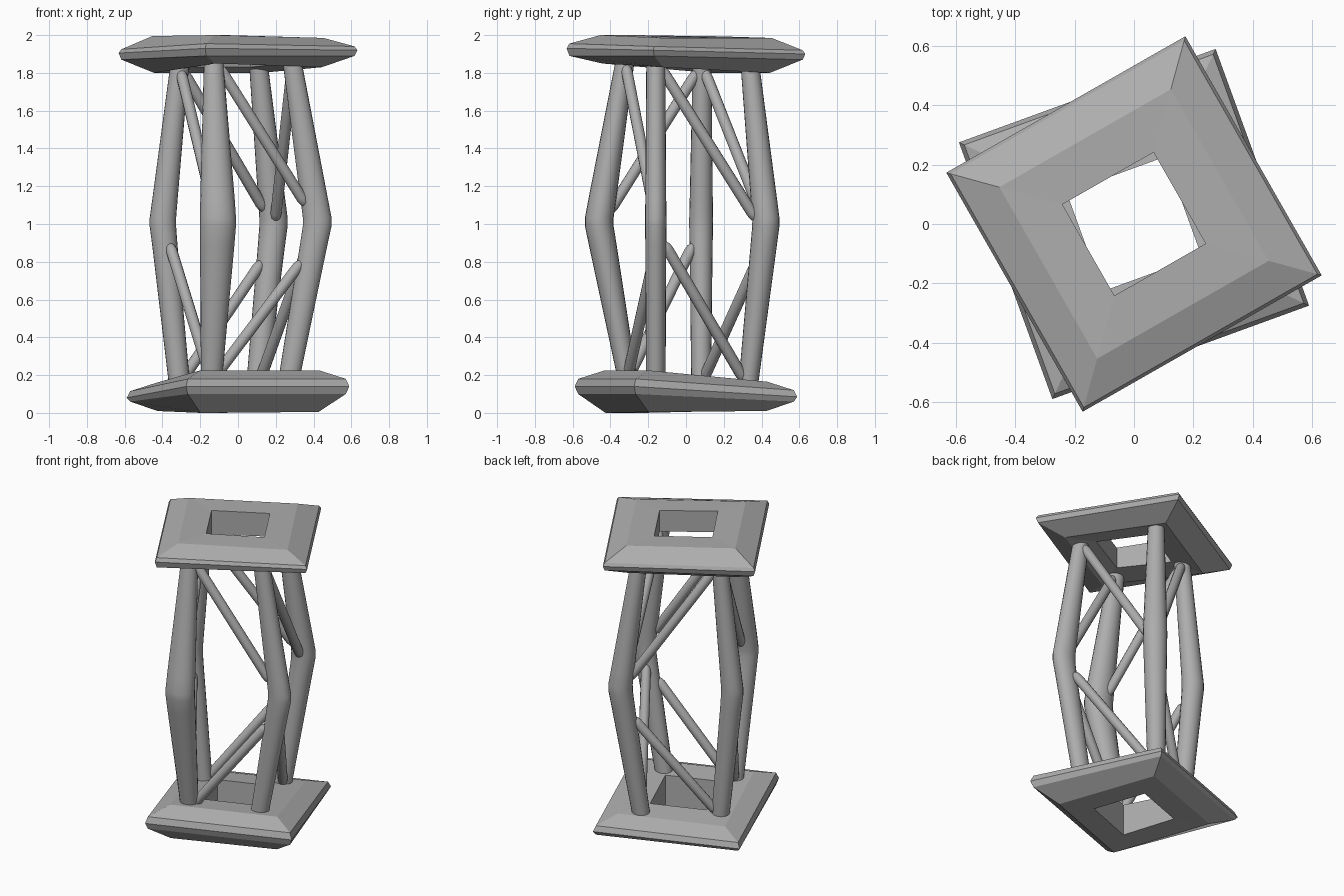
import bpy, bmesh
from math import cos, sin, radians, pi
from mathutils import Vector

if "Cube" in bpy.data.objects:
    bpy.data.objects.remove(bpy.data.objects["Cube"], do_unlink=True)

grey = bpy.data.materials.new("matte grey")
grey.use_nodes = True
COLOUR = (0.42, 0.42, 0.42, 1)
grey.diffuse_color = COLOUR
grey.node_tree.nodes["Principled BSDF"].inputs["Base Color"].default_value = COLOUR


def make(name, bm, smooth=False):
    bmesh.ops.recalc_face_normals(bm, faces=bm.faces)
    mesh = bpy.data.meshes.new(name)
    bm.to_mesh(mesh)
    bm.free()
    mesh.materials.append(grey)
    obj = bpy.data.objects.new(name, mesh)
    bpy.context.collection.objects.link(obj)
    if smooth:
        bpy.ops.object.select_all(action='DESELECT')
        obj.select_set(True)
        bpy.context.view_layer.objects.active = obj
        bpy.ops.object.shade_smooth_by_angle(angle=radians(40))
    return obj


def bridge(bm, a, b):
    for i in range(len(a)):
        j = (i + 1) % len(a)
        bm.faces.new((a[i], a[j], b[j], b[i]))


def plate(name, angle, rings):
    """Square frame: each ring is a radius and the corner heights front, right, back, left."""
    bm = bmesh.new()
    loops = []
    for radius, heights in rings:
        loops.append([bm.verts.new((radius * cos(radians(angle + 90 * k)),
                                    radius * sin(radians(angle + 90 * k)), z))
                      for k, z in enumerate(heights)])
    for a, b in zip(loops, loops[1:] + loops[:1]):
        bridge(bm, a, b)
    return make(name, bm)


def tube(name, sections, sides=20):
    """Loft of horizontal ellipses given as centre, x radius, y radius."""
    bm = bmesh.new()
    loops = []
    for c, rx, ry in sections:
        loops.append([bm.verts.new((c.x + rx * cos(2 * pi * i / sides),
                                    c.y + ry * sin(2 * pi * i / sides), c.z))
                      for i in range(sides)])
    for a, b in zip(loops, loops[1:]):
        bridge(bm, a, b)
    bm.faces.new(loops[0])
    bm.faces.new(loops[-1])
    return make(name, bm, True)


def brace(name, start, end, radius=0.03):
    """Thin round strut between two points, with domed ends."""
    bm = bmesh.new()
    axis = end - start
    turn = axis.to_track_quat('Z', 'Y')
    loops = []
    for t, f in ((0, 0.5), (0.02, 0.85), (0.05, 1), (0.95, 1), (0.98, 0.85), (1, 0.5)):
        loops.append([bm.verts.new(start + axis * t + turn @ Vector(
            (radius * f * cos(pi * i / 6), radius * f * sin(pi * i / 6), 0)))
            for i in range(12)])
    for a, b in zip(loops, loops[1:]):
        bridge(bm, a, b)
    bm.faces.new(loops[0])
    bm.faces.new(loops[-1])
    return make(name, bm, True)


# Top and bottom frames, slightly tilted and twisted against each other
plate("top_frame", 254.7, [
    (0.25, (2.0, 1.99, 1.985, 1.99)),
    (0.47, (2.0, 1.985, 1.985, 1.995)),
    (0.64, (1.955, 1.94, 1.92, 1.925)),
    (0.655, (1.93, 1.92, 1.9, 1.905)),
    (0.64, (1.89, 1.89, 1.87, 1.87)),
    (0.46, (1.85, 1.83, 1.8, 1.8)),
    (0.25, (1.86, 1.85, 1.83, 1.83))])
plate("bottom_frame", 245, [
    (0.25, (0.21, 0.21, 0.18, 0.18)),
    (0.475, (0.225, 0.225, 0.165, 0.16)),
    (0.63, (0.18, 0.18, 0.12, 0.115)),
    (0.65, (0.14, 0.14, 0.085, 0.08)),
    (0.63, (0.1, 0.1, 0.06, 0.06)),
    (0.47, (0.0, 0.005, 0.01, 0.01)),
    (0.25, (0.0, 0.005, 0.01, 0.01))])

# Bowed legs: bottom, middle and top centres, then the middle x and y radii
legs = {
    "front": ((-0.14, -0.31, 0.18), (-0.105, -0.463, 1.01), (-0.13, -0.32, 1.88), 0.095, 0.076),
    "right": ((0.27, -0.16, 0.18), (0.423, -0.16, 1.01), (0.285, -0.16, 1.87), 0.076, 0.057),
    "back": ((0.1, 0.33, 0.15), (0.19, 0.425, 1.01), (0.11, 0.34, 1.83), 0.075, 0.072),
    "left": ((-0.31, 0.08, 0.15), (-0.4, 0.08, 1.01), (-0.31, 0.085, 1.83), 0.07, 0.063),
}
axes = {}
for side, (low, mid, high, rx, ry) in legs.items():
    low, mid, high = Vector(low), Vector(mid), Vector(high)
    axes[side] = (low, mid, high)
    tube(side + "_leg", [
        (low, 0.056, 0.052),
        (low.lerp(mid, 0.86), rx * 0.96, ry * 0.97),
        (low.lerp(mid, 0.95) * 0.5 + mid * 0.5, rx, ry),
        (high.lerp(mid, 0.95) * 0.5 + mid * 0.5, rx, ry),
        (high.lerp(mid, 0.86), rx * 0.96, ry * 0.97),
        (high, 0.05, 0.05)])


def on_leg(side, z):
    low, mid, high = axes[side]
    end = high if z > mid.z else low
    return mid.lerp(end, (z - mid.z) / (end.z - mid.z))


# Diagonal braces: leg and height at each end, nudged towards the other leg
for a, za, b, zb in (
        ("front", 1.84, "right", 1.1), ("right", 1.83, "back", 1.02),
        ("left", 1.81, "back", 1.07), ("left", 1.81, "front", 1.06),
        ("front", 0.2, "right", 0.8), ("back", 0.17, "right", 0.9),
        ("front", 0.21, "left", 0.89), ("left", 0.18, "back", 0.8)):
    p, q = on_leg(a, za), on_leg(b, zb)
    flat = Vector((q.x - p.x, q.y - p.y, 0)).normalized()
    level = "upper" if za > 1 else "lower"
    brace(f"{level}_brace_{a}_to_{b}", p + flat * 0.025, q - flat * 0.05)
